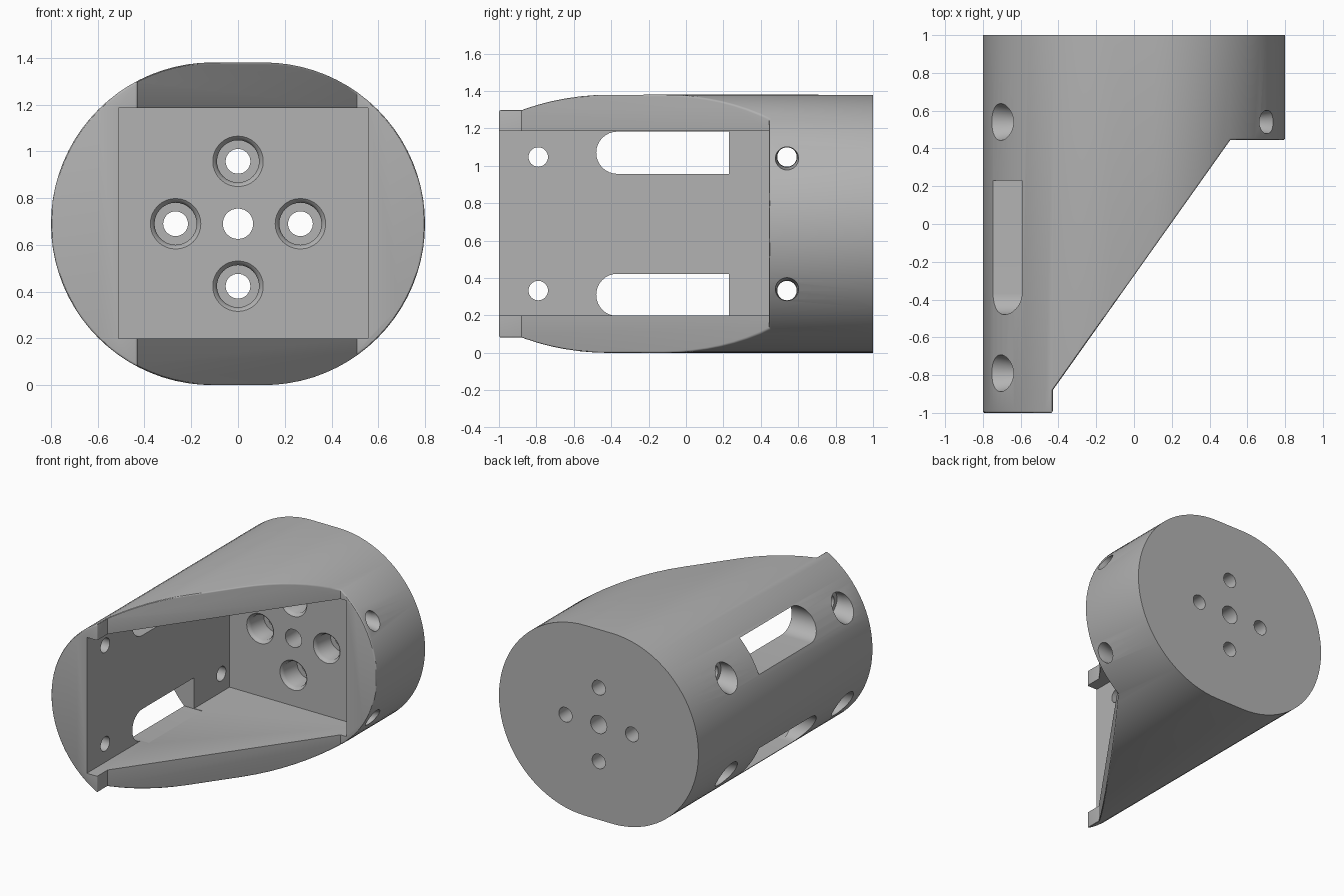
import bpy, bmesh
from math import sin, cos, pi, radians
from mathutils import Vector

cube = bpy.data.objects.get("Cube")
if cube:
    bpy.data.objects.remove(cube, do_unlink=True)

MID = 0.69          # height of the centre line
POCKET_BACK = 0.635  # depth of the pocket floor

grey = bpy.data.materials.new("plain_grey")
grey.use_nodes = True
grey.diffuse_color = (0.45, 0.45, 0.45, 1)
grey.node_tree.nodes["Principled BSDF"].inputs["Base Color"].default_value = (0.45, 0.45, 0.45, 1)


def loft(name, loops):
    """Solid through a list of matching closed loops of points."""
    bm = bmesh.new()
    rings = [[bm.verts.new(p) for p in loop] for loop in loops]
    for a, b in zip(rings, rings[1:]):
        for i in range(len(a)):
            j = (i + 1) % len(a)
            bm.faces.new((a[i], a[j], b[j], b[i]))
    bm.faces.new(rings[0])
    bm.faces.new(rings[-1])
    bmesh.ops.recalc_face_normals(bm, faces=bm.faces)
    mesh = bpy.data.meshes.new(name)
    bm.to_mesh(mesh)
    bm.free()
    mesh.materials.append(grey)
    ob = bpy.data.objects.new(name, mesh)
    bpy.context.collection.objects.link(ob)
    return ob


def box(name, lo, hi):
    corners = [(lo[0], lo[1]), (hi[0], lo[1]), (hi[0], hi[1]), (lo[0], hi[1])]
    return loft(name, [[(x, y, z) for x, y in corners] for z in (lo[2], hi[2])])


def lathe(name, origin, axis, profile, n=32):
    """Turned cutter: profile is (distance along axis, radius)."""
    u = Vector((0, 0, 1))
    v = u.cross(axis)
    return loft(name, [[Vector(origin) + Vector(axis) * d
                        + (u * cos(2 * pi * i / n) + v * sin(2 * pi * i / n)) * r
                        for i in range(n)] for d, r in profile])


def apply(ob, mod):
    bpy.context.view_layer.objects.active = ob
    bpy.ops.object.modifier_apply(modifier=mod.name)


def carve(ob, tool, operation='DIFFERENCE'):
    mod = ob.modifiers.new("carve", 'BOOLEAN')
    mod.operation, mod.solver, mod.object = operation, 'EXACT', tool
    apply(ob, mod)
    bpy.data.objects.remove(tool, do_unlink=True)


# Rounded body: two half circles joined by short flats
section = []
for side in (1, -1):
    for i in range(41):
        a = -pi / 2 + pi * i / 40
        section.append((side * (0.11 + 0.69 * cos(a)), MID + side * 0.69 * sin(a)))
body = loft("motor_housing", [[(x, y, z) for x, z in section] for y in (-1.2, 1)])

# Slanted front outline with a narrow lip on the right and a short collar on the left
outline = [(-1, -1), (-0.43, -1), (-0.43, -0.88), (0.51, 0.445), (1, 0.445), (1, 1.2), (-1, 1.2)]
carve(body, loft("outline", [[(x, y, z) for x, y in outline] for z in (-0.2, 1.6)]), 'INTERSECT')

# Soft rim on the convex front edges; the back edge stays sharp
bm = bmesh.new()
bm.from_mesh(body.data)
bmesh.ops.remove_doubles(bm, verts=bm.verts, dist=0.0005)
rim = [e for e in bm.edges if len(e.link_faces) == 2
       and e.calc_face_angle_signed(0) > radians(25)
       and max(v.co.y for v in e.verts) < 0.95]
bmesh.ops.bevel(bm, geom=rim, offset=0.022, segments=3, profile=0.5, affect='EDGES', clamp_overlap=True)
bm.to_mesh(body.data)
bm.free()

# Square pocket, open at the front
carve(body, box("pocket", (-0.512, -1.3, 0.2), (0.557, POCKET_BACK, 1.185)))

# Mounting holes in the pocket floor: a ring of four counterbored, one plain in the middle
carve(body, lathe("centre_hole", (0, 0.5, MID), (0, 1, 0), [(0, 0.065), (1, 0.065)]))
floor = POCKET_BACK - 0.5
bore = [(floor - 0.03, 0.112), (floor, 0.108), (floor + 0.008, 0.099), (floor + 0.025, 0.09),
        (floor + 0.17, 0.09), (floor + 0.17, 0.053), (1, 0.053)]
for i in range(4):
    a = i * pi / 2
    carve(body, lathe("floor_hole", (0.267 * cos(a), 0.5, MID + 0.267 * sin(a)), (0, 1, 0), bore))

for s in (1, -1):
    z = MID + s * 0.357
    # Counterbored screw holes through the right wall
    for y in (-0.79, 0.54):
        carve(body, lathe("right_hole", (0, y, z), (-1, 0, 0),
                          [(0.4, 0.052), (0.6, 0.052), (0.6, 0.083), (0.65, 0.088), (0.76, 0.108), (0.9, 0.108)]))
    # Plain screw hole through the left collar
    carve(body, lathe("left_hole", (0, 0.54, z), (1, 0, 0),
                      [(0.4, 0.054), (0.66, 0.054), (0.74, 0.07), (0.9, 0.07)]))
    # Long slot with a round front end
    mid, r = MID + s * 0.38, 0.113
    slot = [(0.23, mid - r), (0.23, mid + r)]
    slot += [(-0.367 - r * sin(pi * i / 16), mid + r * cos(pi * i / 16)) for i in range(17)]
    carve(body, loft("slot", [[(x, y, zz) for y, zz in slot] for x in (-0.9, -0.45)]))

# Smooth shading with crisp edges
bpy.ops.object.select_all(action='DESELECT')
body.select_set(True)
bpy.context.view_layer.objects.active = body
bpy.ops.object.shade_smooth_by_angle(angle=radians(30))
